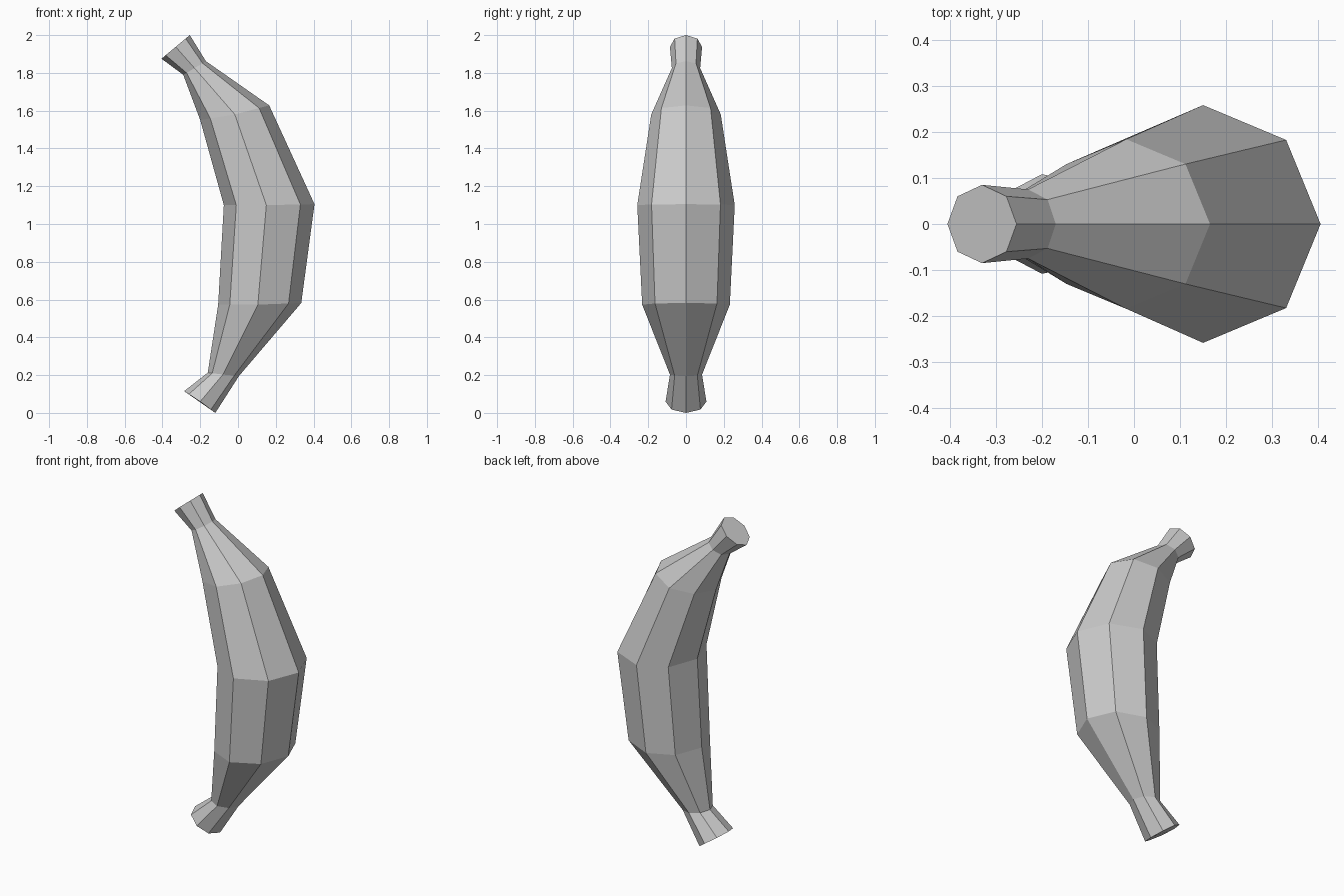
import bpy, bmesh, math
from mathutils import Vector

if "Cube" in bpy.data.objects:
    bpy.data.objects.remove(bpy.data.objects["Cube"])

# Octagonal rings, bottom to top: inner (x, z), centre (x, z), outer (x, z), half depth in y
rings = [
    ((-0.285, 0.115), (-0.20, 0.06), (-0.12, 0.00), 0.108),
    ((-0.16, 0.213), (-0.08, 0.203), (0.005, 0.195), 0.085),
    ((-0.105, 0.573), (0.105, 0.573), (0.335, 0.582), 0.232),
    ((-0.075, 1.10), (0.15, 1.10), (0.405, 1.105), 0.258),
    ((-0.20, 1.55), (-0.017, 1.58), (0.165, 1.628), 0.184),
    ((-0.29, 1.79), (-0.23, 1.825), (-0.17, 1.862), 0.075),
    ((-0.405, 1.875), (-0.33, 1.938), (-0.255, 2.00), 0.085),
]
SIDES = 8

bm = bmesh.new()
loops = []
for inner, centre, outer, depth in rings:
    c = Vector((centre[0], 0, centre[1]))
    loop = []
    for i in range(SIDES):
        a = math.tau * i / SIDES
        end = outer if math.cos(a) > 0 else inner
        spoke = Vector((end[0], 0, end[1])) - c
        loop.append(bm.verts.new(c + spoke * abs(math.cos(a)) + Vector((0, depth * math.sin(a), 0))))
    loops.append(loop)

# Skin between the rings
for lo, hi in zip(loops, loops[1:]):
    for i in range(SIDES):
        j = (i + 1) % SIDES
        bm.faces.new((lo[i], lo[j], hi[j], hi[i]))

# Flat ends of the tip and stem
bm.faces.new(loops[0][::-1])
bm.faces.new(loops[-1])
bmesh.ops.recalc_face_normals(bm, faces=bm.faces)

mesh = bpy.data.meshes.new("banana")
bm.to_mesh(mesh)
bm.free()
bpy.context.collection.objects.link(bpy.data.objects.new("banana", mesh))
